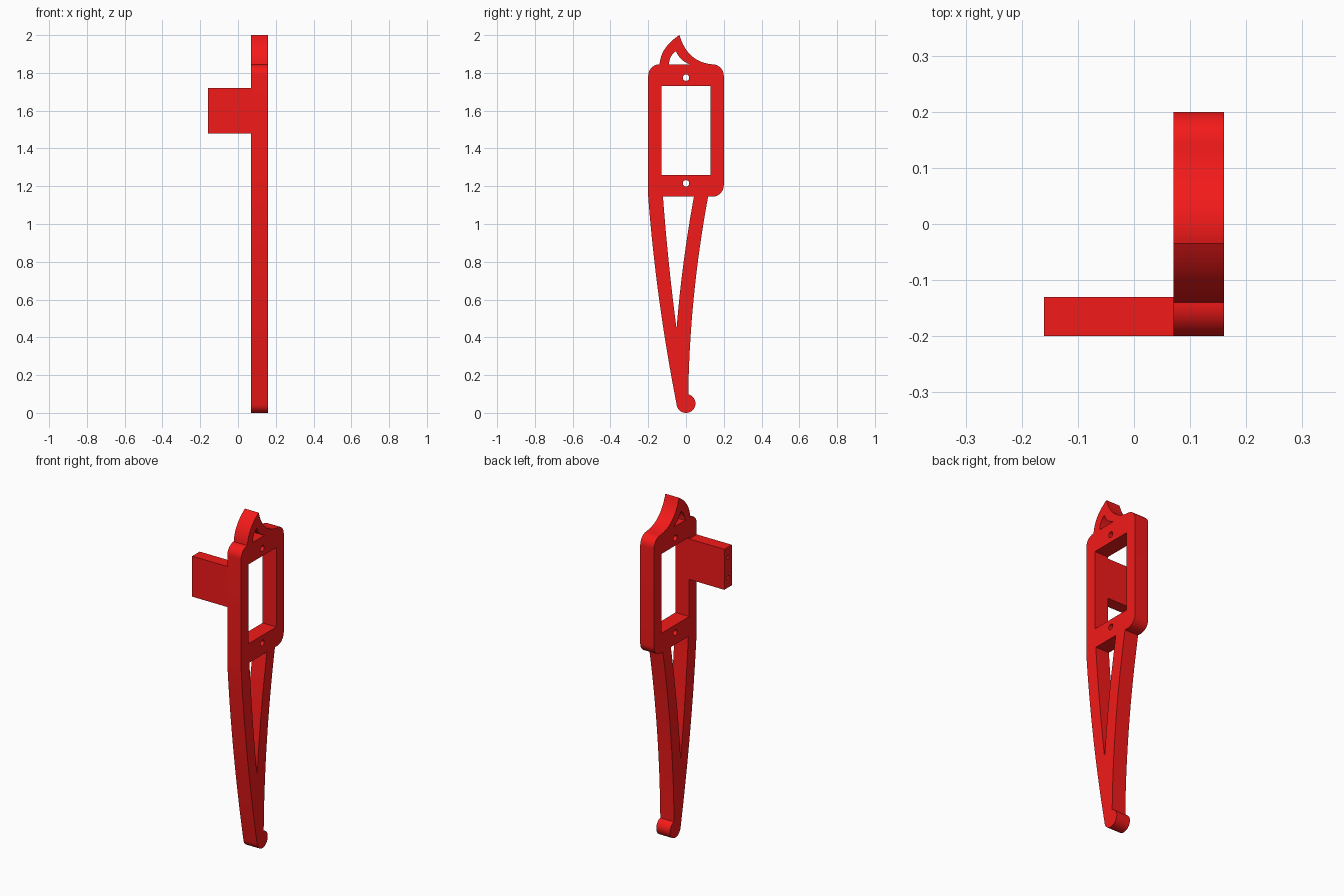
import bpy, bmesh
from math import sin, cos, radians

if "Cube" in bpy.data.objects:
    bpy.data.objects.remove(bpy.data.objects["Cube"])

red = bpy.data.materials.new("red_plastic")
red.diffuse_color = (0.9, 0.01, 0.01, 1)
red.use_nodes = True
red.node_tree.nodes["Principled BSDF"].inputs["Base Color"].default_value = red.diffuse_color


def arc(cy, cz, r, a0, a1, n=12):
    angles = [radians(a0 + (a1 - a0) * i / n) for i in range(n + 1)]
    return [(cy + r * cos(a), cz + r * sin(a)) for a in angles]


def circle(cy, cz, r, n=24):
    return arc(cy, cz, r, 0, 360, n)[:-1]


def bow(p0, mid, p1, n=16):
    """Smooth bend from p0 to p1 passing through mid."""
    c = [2 * m - (a + b) / 2 for a, m, b in zip(p0, mid, p1)]
    ts = [i / n for i in range(n + 1)]
    return [tuple((1 - t) ** 2 * a + 2 * t * (1 - t) * k + t * t * b
                  for a, k, b in zip(p0, c, p1)) for t in ts]


def rect(y0, y1, z0, z1):
    return [(y0, z0), (y1, z0), (y1, z1), (y0, z1)]


def plate(name, loops, x0, x1):
    """Fill side-view loops (first is outline, rest are holes), extrude along x."""
    cu = bpy.data.curves.new(name + "_profile", 'CURVE')
    cu.dimensions = '2D'
    cu.fill_mode = 'BOTH'
    cu.extrude = (x1 - x0) / 2
    for pts in loops:
        clean = [p for i, p in enumerate(pts)
                 if abs(p[0] - pts[i - 1][0]) + abs(p[1] - pts[i - 1][1]) > 1e-5]
        s = cu.splines.new('POLY')
        s.points.add(len(clean) - 1)
        for sp, (y, z) in zip(s.points, clean):
            sp.co = (y, z, 0, 1)
        s.use_cyclic_u = True
    tmp = bpy.data.objects.new(name + "_profile", cu)
    bpy.context.collection.objects.link(tmp)
    bpy.context.view_layer.update()
    dg = bpy.context.evaluated_depsgraph_get()
    me = bpy.data.meshes.new_from_object(tmp.evaluated_get(dg))
    bpy.data.objects.remove(tmp)
    bm = bmesh.new()
    bm.from_mesh(me)
    for v in bm.verts:
        y, z, x = v.co
        v.co = (x + (x0 + x1) / 2, y, z)
    bmesh.ops.remove_doubles(bm, verts=bm.verts, dist=1e-5)
    bmesh.ops.recalc_face_normals(bm, faces=bm.faces)
    bm.to_mesh(me)
    bm.free()
    me.name = name
    me.materials.clear()
    me.materials.append(red)
    ob = bpy.data.objects.new(name, me)
    bpy.context.collection.objects.link(ob)
    bpy.ops.object.select_all(action='DESELECT')
    ob.select_set(True)
    bpy.context.view_layer.objects.active = ob
    bpy.ops.object.shade_smooth_by_angle(angle=radians(30))
    return ob


# Leg outline: round foot, right strut, rounded frame, hooked crest, left strut
outline = (arc(0, 0.05, 0.05, 190, 436, 28)
           + bow((0.012, 0.098), (0.042, 0.62), (0.117, 1.145))
           + arc(0.14, 1.205, 0.06, -90, 0)
           + arc(0.14, 1.785, 0.06, 0, 90)
           + bow((0.14, 1.845), (0.03, 1.89), (-0.035, 2.0))
           + bow((-0.035, 2.0), (-0.11, 1.93), (-0.14, 1.845))
           + arc(-0.14, 1.785, 0.06, 90, 180)
           + bow((-0.2, 1.145), (-0.142, 0.6), (-0.049, 0.041)))

# Openings: motor window, gap between struts, gap in crest, screw holes
window = rect(-0.13, 0.13, 1.26, 1.73)
strut_gap = (bow((-0.122, 1.145), (-0.091, 0.795), (-0.05, 0.445))
             + bow((-0.05, 0.445), (-0.013, 0.795), (0.042, 1.145)))
crest_gap = (bow((-0.09, 1.845), (-0.08, 1.885), (-0.053, 1.915))
             + bow((-0.053, 1.915), (-0.025, 1.873), (0.02, 1.845)))
screws = [circle(0, z, 0.017) for z in (1.215, 1.775)]
plate("leg_frame", [outline, window, strut_gap, crest_gap] + screws, 0.07, 0.16)

# Side bracket with two screw holes in its end
pins = [circle(-0.165, z, 0.011, 16) for z in (1.54, 1.66)]
plate("side_bracket", [rect(-0.2, -0.13, 1.48, 1.72)] + pins, -0.16, 0.07)
